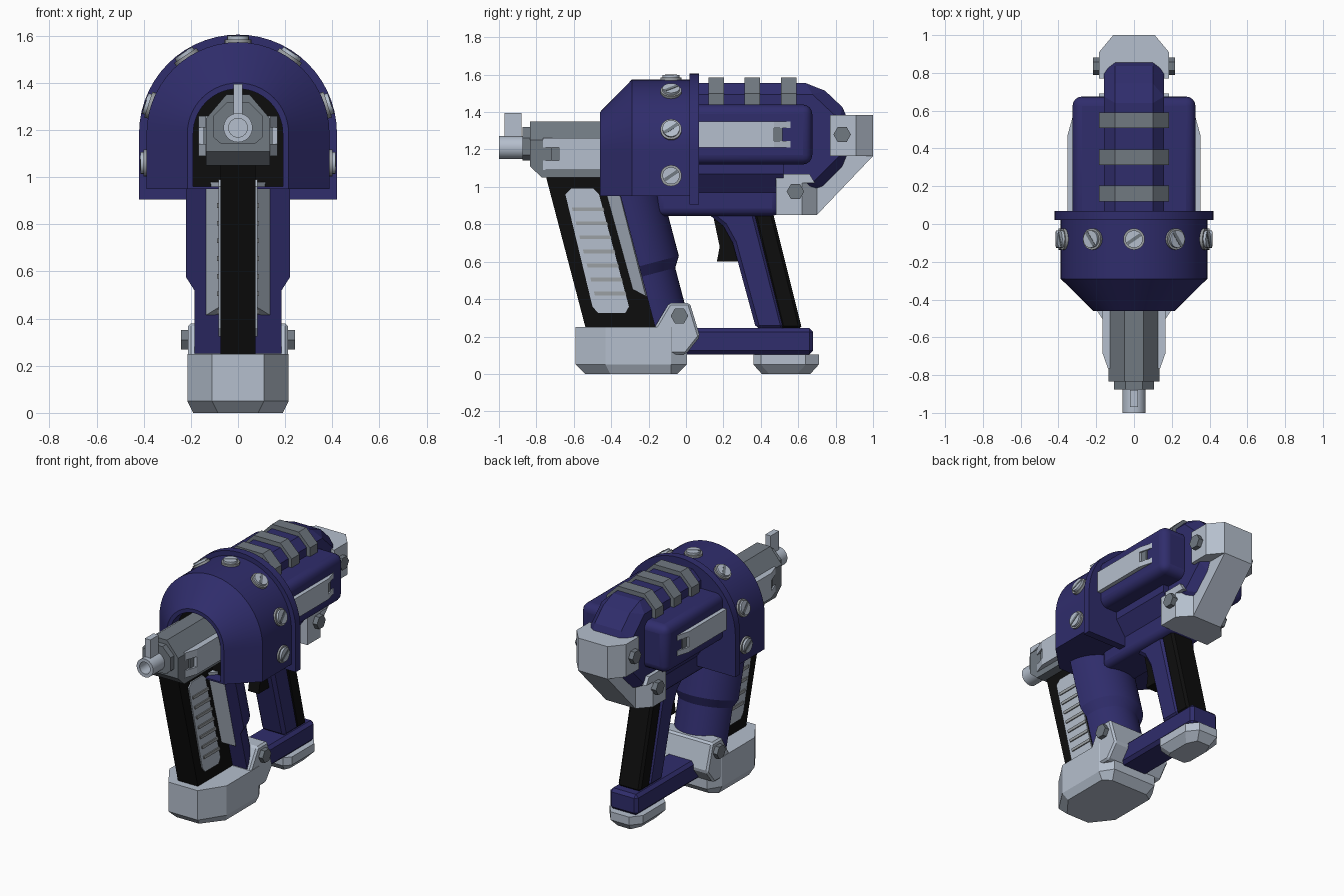
import bpy, bmesh, math
from mathutils import Vector, Matrix

if "Cube" in bpy.data.objects:
    bpy.data.objects.remove(bpy.data.objects["Cube"])


def material(name, rgb):
    m = bpy.data.materials.new(name)
    m.diffuse_color = (*rgb, 1)
    m.use_nodes = True
    m.node_tree.nodes["Principled BSDF"].inputs["Base Color"].default_value = m.diffuse_color
    return m


BLUE = material("navy blue", (0.029, 0.026, 0.150))
LIGHT = material("light steel", (0.46, 0.52, 0.61))
MID = material("screw grey", (0.33, 0.35, 0.37))
DARK = material("dark steel", (0.165, 0.192, 0.222))
BLACK = material("black", (0.004, 0.004, 0.004))
ZC = 1.185  # arch centre height


def loft(name, rings, mat, bevel=0, seg=1, smooth=0):
    """Skin a list of equal-length rings and cap both ends."""
    bm = bmesh.new()
    rows = [[bm.verts.new(p) for p in r] for r in rings]
    n = len(rows[0])
    for a, b in zip(rows, rows[1:]):
        for i in range(n):
            j = (i + 1) % n
            bm.faces.new((a[i], a[j], b[j], b[i]))
    bm.faces.new(rows[0])
    bm.faces.new(rows[-1])
    bmesh.ops.recalc_face_normals(bm, faces=bm.faces)
    me = bpy.data.meshes.new(name)
    bm.to_mesh(me)
    bm.free()
    me.materials.append(mat)
    ob = bpy.data.objects.new(name, me)
    bpy.context.collection.objects.link(ob)
    if bevel:
        mod = ob.modifiers.new("bevel", 'BEVEL')
        mod.width, mod.segments, mod.limit_method = bevel, seg, 'ANGLE'
        mod.angle_limit = math.radians(40)
    if smooth:
        bpy.ops.object.select_all(action='DESELECT')
        ob.select_set(True)
        bpy.context.view_layer.objects.active = ob
        bpy.ops.object.shade_smooth_by_angle(angle=math.radians(smooth))
    return ob


def side_prism(name, poly, x0, x1, mat, **k):
    """Extrude a (y, z) outline from x0 to x1."""
    return loft(name, [[(x, y, z) for y, z in poly] for x in (x0, x1)], mat, **k)


def front_prism(name, half, y0, y1, mat, **k):
    """Extrude a mirrored (x, z) half outline along y."""
    poly = half + [(-x, z) for x, z in reversed(half)]
    return loft(name, [[(x, y, z) for x, z in poly] for y in (y0, y1)], mat, **k)


def plan_prism(name, poly, z0, z1, mat, **k):
    return loft(name, [[(x, y, z) for x, y in poly] for z in (z0, z1)], mat, **k)


def box(name, x, y, z, mat, **k):
    return plan_prism(name, [(x[0], y[0]), (x[1], y[0]), (x[1], y[1]), (x[0], y[1])], z[0], z[1], mat, **k)


def cyl(name, pos, axis, r, h, n, mat, smooth=0):
    q = Vector(axis).to_track_quat('Z', 'Y')
    rings = [[Vector(pos) + q @ Vector((r * math.cos(t), r * math.sin(t), d))
              for t in (math.tau * i / n for i in range(n))] for d in (0, h)]
    return loft(name, rings, mat, smooth=smooth)


def arch(r, y, zb, n=28):
    arc = [(r * math.cos(math.pi * i / n), y, ZC + r * math.sin(math.pi * i / n)) for i in range(n + 1)]
    return [(r, y, zb)] + arc + [(-r, y, zb)]


# Arched hood with recessed black mouth, and its flange
hood = loft("hood", [arch(.19, -.38, .96), arch(.19, -.46, .96), arch(.215, -.46, .95),
                     arch(.388, -.29, .95), arch(.388, .03, .95)], BLUE, smooth=30)
hood.data.materials.append(BLACK)
for f in hood.data.polygons:
    if f.center.y < -.37 and abs(f.normal.y) > .9 and len(f.vertices) > 4:
        f.material_index = 1
loft("hood_flange", [arch(.42, .02, .905), arch(.42, .07, .905)], BLUE, smooth=30)

# Slotted screws around the hood
spots = [((s * .388, -.08, 1.06), (s, 0, 0)) for s in (-1, 1)]
for deg in (18, 56, 90, 124, 162):
    c, s = math.cos(math.radians(deg)), math.sin(math.radians(deg))
    spots.append(((c * .388, -.08, ZC + s * .388), (c, 0, s)))
for pos, ax in spots:
    p, a = Vector(pos), Vector(ax)
    cyl("screw_washer", p - a * .01, ax, .057, .022, 20, MID, 30)
    cyl("screw_head", p, ax, .046, .026, 20, LIGHT, 30)
    q = a.to_track_quat('Z', 'Y') @ Matrix.Rotation(.6, 3, 'Z').to_quaternion()
    loft("screw_slot", [[p + q @ Vector((x, y, d)) for x, y in
                         ((-.042, -.009), (.042, -.009), (.042, .009), (-.042, .009))]
                        for d in (.022, .028)], DARK)

# Receiver, lower shell and belly
side_prism("receiver", [(0, 1.555), (.70, 1.555), (.88, 1.385), (.88, 1.14), (.70, .96), (0, .96)],
           -.16, .16, BLUE, bevel=.06)
front_prism("lower_shell", [(.2, 1.2), (.2, 1.07), (.13, .97)], .03, .52, BLUE)
box("belly", (-.13, .13), (-.16, .50), (.845, 1.02), BLUE, bevel=.04, seg=3, smooth=40)
box("side_pods", (-.325, .325), (.0, .675), (1.12, 1.44), BLUE, bevel=.05, seg=4, smooth=40)

# Top rail ribs
for y in (.12, .312, .508):
    front_prism("rail_rib", [(.10, 1.585), (.185, 1.50), (.185, 1.43)], y, y + .083, DARK)


# Forked side plates on pods and barrel
def fork(name, y0, y1, y2, z0, z1, xo, xi, t):
    for s in (-1, 1):
        plan_prism(name, [(s * (xi - .06), y0), (s * xo, y0), (s * xo, y1), (s * (xi - .06), y1)], z0, z1, LIGHT)
        for a, b in ((z0, z0 + t), (z1 - t, z1)):
            plan_prism(name + "_prong", [(s * (xi - .06), y1), (s * xo, y1), (s * xi, y2), (s * (xi - .06), y2)],
                       a, b, LIGHT)
        box(name + "_latch", sorted((s * (xi - .05), s * (xi + .008))), sorted((y1, (y1 + y2) / 2)),
            (z0 + t, z1 - t), DARK)


fork("pod_plate", .07, .47, .56, 1.21, 1.35, .352, .327, .035)
fork("barrel_plate", -.40, -.68, -.765, 1.09, 1.26, .168, .138, .05)


# Barrel block, collar, muzzle and sight
def barrel_ring(y, zb):
    half = [(.05, 1.35), (.135, 1.25), (.135, zb)]
    return [(x, y, z) for x, z in half] + [(-x, y, z) for x, z in reversed(half)]


loft("barrel_block", [barrel_ring(-.835, 1.11), barrel_ring(-.77, 1.05), barrel_ring(-.37, 1.05)], DARK)
front_prism("barrel_collar", [(.045, 1.32), (.105, 1.26), (.105, 1.17), (.07, 1.14)], -.875, -.82, DARK)
muzzle = loft("muzzle", [[(r * math.cos(math.tau * i / 24), y, 1.21 + r * math.sin(math.tau * i / 24))
                          for i in range(24)] for r, y in ((.04, -.9), (.04, -1), (.062, -1), (.062, -.86))],
              LIGHT, smooth=30)
box("front_sight", (-.02, .02), (-.97, -.88), (1.25, 1.395), LIGHT)

# Front grip with ribbed inserts and angled strips
side_prism("front_grip", [(-.75, 1.06), (-.36, 1.06), (-.13, .22), (-.53, .22)], -.075, .075, BLACK)
insert = [(-.645, .96), (-.615, .99), (-.495, .99), (-.465, .96), (-.305, .36), (-.325, .325), (-.47, .325), (-.5, .36)]
for s in (-1, 1):
    side_prism("grip_insert", insert, s * .06, s * .083, LIGHT)
    for i in range(7):
        z = .42 + i * .075
        y = -.405 - (z - .66) * .262 - .075
        side_prism("insert_rib", [(y - .07, z), (y + .10, z), (y + .095, z + .02), (y - .075, z + .02)],
                   s * .08, s * .09, MID)
    loft("grip_strip", [[(s * .07, -.435, .98), (s * .135, -.36, .98), (s * .07, -.34, .98)],
                        [(s * .07, -.29, .455), (s * .135, -.215, .415), (s * .07, -.2, .415)]], LIGHT)


# Half-round blue column behind the grip
def column_ring(r, z):
    y = -.35 + (.95 - z) * .264
    pts = [(r * math.cos(math.pi * i / 20), r * math.sin(math.pi * i / 20)) for i in range(21)]
    return [(u, y + v * .967, z + v * .255) for u, v in pts]


loft("column", [column_ring(.22, 1.0), column_ring(.22, .575), column_ring(.185, .52), column_ring(.185, .15)],
     BLUE, smooth=25)


# Front foot with hinge block
def foot_ring(i, z):
    half = [(.11 - i, -.59 + i * 2), (.215 - i, -.43 + i), (.215 - i, -.08), (.16 - i, .005 - i * 2)]
    return [(x, y, z) for x, y in half] + [(-x, y, z) for x, y in reversed(half)]


loft("front_foot", [foot_ring(.025, 0), foot_ring(0, .05), foot_ring(0, .25)], LIGHT)
side_prism("hinge_block", [(-.17, .245), (-.09, .38), (.02, .38), (.075, .2), (0, .105), (-.17, .105)],
           -.212, .212, LIGHT, bevel=.012)

# Bottom bar, rear grip, trigger and rear foot
box("bottom_bar", (-.105, .105), (-.05, .68), (.105, .245), BLUE, bevel=.02)
side_prism("rear_grip", [(.10, .87), (.20, .79), (.25, .70), (.375, .24), (.53, .24), (.36, .9)],
           -.09, .09, BLUE, bevel=.02)
side_prism("rear_grip_pad", [(.35, .9), (.455, .9), (.62, .24), (.51, .24)], -.085, .085, BLACK, bevel=.015)
side_prism("trigger", [(.14, .87), (.26, .82), (.28, .60), (.165, .60), (.18, .68)], -.04, .04, BLACK)


def pad_ring(i, z):
    half = [(.085 - i / 2, .36 + i), (.125 - i, .40 + i), (.125 - i, .64 - i), (.07 - i / 2, .71 - i)]
    return [(x, y, z) for x, y in half] + [(-x, y, z) for x, y in reversed(half)]


loft("rear_foot", [pad_ring(.045, 0), pad_ring(0, .05), pad_ring(0, .105)], LIGHT)

# Rear clamp, arm and lower block
plan_prism("rear_clamp", [(-.185, .77), (.185, .77), (.185, .91), (.11, 1.0), (-.11, 1.0), (-.185, .91)],
           1.165, 1.385, LIGHT)
side_prism("clamp_arm", [(.62, .85), (.70, .85), (1.0, 1.165), (1.0, 1.2), (.85, 1.2), (.66, 1.0)],
           -.11, .11, LIGHT)
plan_prism("lower_block", [(-.185, .48), (.185, .48), (.185, .62), (.11, .70), (-.11, .70), (-.185, .62)],
           .85, 1.02, LIGHT)
side_prism("block_cap", [(.48, 1.02), (.48, 1.07), (.66, 1.07), (.69, 1.02)], -.185, .185, LIGHT)

# Hex bolts
for s in (-1, 1):
    for x, y, z in ((.18, .835, 1.28), (.18, .585, .975), (.205, -.035, .31)):
        cyl("hex_bolt", (s * x, y, z), (s, 0, 0), .047, .037, 6, DARK)
